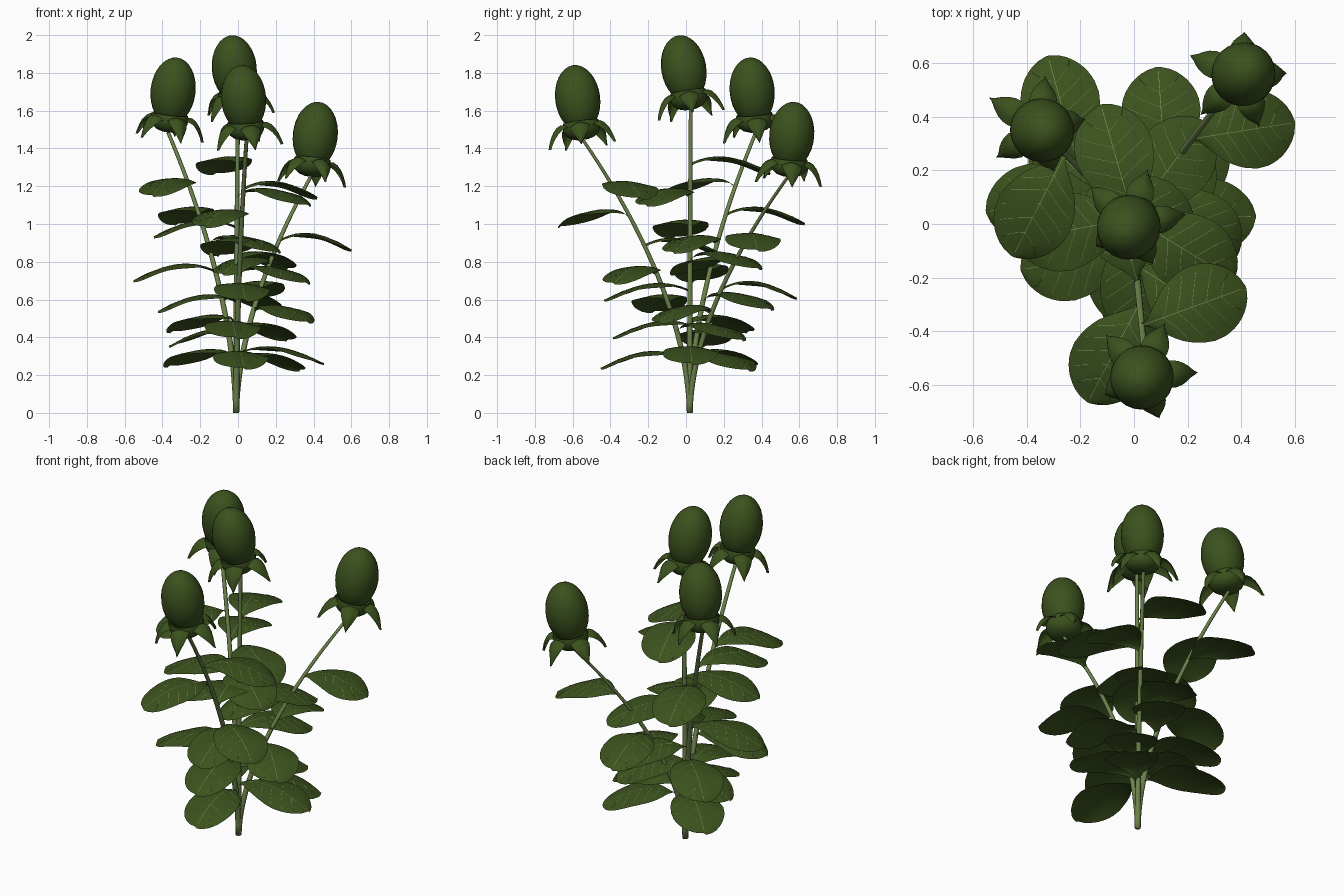
import bpy, bmesh, math
from mathutils import Vector, Matrix

if "Cube" in bpy.data.objects:
    bpy.data.objects.remove(bpy.data.objects["Cube"])


def material(name, r, g, b):
    m = bpy.data.materials.new(name)
    m.diffuse_color = (r, g, b, 1)
    m.use_nodes = True
    m.node_tree.nodes["Principled BSDF"].inputs["Base Color"].default_value = m.diffuse_color
    return m


LEAF = material("leaf green", 0.044, 0.083, 0.0125)
BUD = material("bud green", 0.044, 0.083, 0.0125)
STEM = material("stem green", 0.150, 0.225, 0.070)
VEIN = material("pale vein", 0.220, 0.290, 0.110)

BASE = Vector((-0.01, 0.02, 0))
# stem top, bud axis, lowest/highest leaf heights, leaf count, heading of top leaf, leaf length
STEMS = [
    ((-0.37, 0.37, 1.485), (0.12, -0.09, 1), 0.295, 1.20, 7, 243, .43),
    ((0.385, 0.54, 1.25), (0.11, 0.09, 1), 0.275, 0.91, 6, 9, .39),
    ((0.00, 0.025, 1.605), (-0.09, -0.17, 1), 0.31, 1.315, 7, 106, .44),
    ((0.045, -0.545, 1.445), (-0.07, -0.13, 1), 0.285, 1.185, 7, 20, .415),
]


def finish(bm, name, mats):
    me = bpy.data.meshes.new(name)
    bm.to_mesh(me)
    bm.free()
    for m in mats:
        me.materials.append(m)
    for p in me.polygons:
        p.use_smooth = True
    ob = bpy.data.objects.new(name, me)
    bpy.context.collection.objects.link(ob)
    return ob


def grid(bm, rows, mat=0, closed=False):
    vr = [[bm.verts.new(p) for p in row] for row in rows]
    n = len(vr[0])
    for a, b in zip(vr, vr[1:]):
        for j in range(n if closed else n - 1):
            k = (j + 1) % n
            bm.faces.new((a[j], a[k], b[k], b[j])).material_index = mat
    return vr


def interp(table, t):
    for (t0, w0), (t1, w1) in zip(table, table[1:]):
        if t <= t1:
            return w0 + (w1 - w0) * (t - t0) / (t1 - t0)
    return table[-1][1]


def stem_point(top, z):
    # stems rise upright and lean outwards towards the top
    u = z / top.z
    k = u ** 1.75
    return Vector((BASE.x + (top.x - BASE.x) * k, BASE.y + (top.y - BASE.y) * k, z))


# ---- leaf surface: t runs base to tip, s runs -1..1 across
WIDTH = [(0, .008), (.06, .014), (.14, .045), (.22, .08), (.32, .113), (.45, .138),
         (.58, .148), (.7, .143), (.8, .125), (.88, .1), (.94, .07), (.98, .038), (1, .006)]


def leaf_point(t, s, length, lift=0.0):
    w = interp(WIDTH, t)
    z = 0.20 * t * (1 - t) * (1.25 - 0.5 * t) - 0.05 * t * t
    z += -0.022 * s * s * (w / .148) + 0.006 * math.sin(9 * t + 1.5 * s) * abs(s)
    return Vector((length * t, w * s, z + lift))


def add_leaf(bm, origin, heading, length):
    mat = Matrix.Translation(origin) @ Matrix.Rotation(heading, 4, 'Z')
    n = 20
    grid(bm, [[mat @ leaf_point(1 - (1 - i / n) ** 1.25, j / 4, length) for j in range(4, -5, -1)]
              for i in range(n + 1)])
    # midrib
    grid(bm, [[mat @ (leaf_point(i / n * .96, 0, length, .001) + Vector((0, d, 0)))
               for d in (.0011, -.0011)] for i in range(n + 1)], 1)
    # side veins
    for t0 in (.2, .34, .48, .62, .76):
        for side in (-1, 1):
            rows = []
            for i in range(7):
                f = i / 6
                p = leaf_point(t0 + .15 * f, side * f * .85, length, .0006)
                rows.append([mat @ (p + Vector((d, 0, 0))) for d in (side * .0007, -side * .0007)])
            grid(bm, rows, 1)


# ---- bud profiles (radius, height along the axis)
EGG = [(.119 * math.sin(math.pi * i / 16), .222 - .178 * math.cos(math.pi * i / 16))
       for i in range(17)]
CUP = [(.001, 0), (.035, .003), (.065, .013), (.086, .03), (.097, .052), (.1, .075), (.095, .098)]


def lathe(bm, profile, mat):
    n = 24
    grid(bm, [[mat @ Vector((max(r, .0005) * math.cos(2 * math.pi * j / n),
                             max(r, .0005) * math.sin(2 * math.pi * j / n), z))
               for j in range(n)] for r, z in profile], closed=True)


# sepal: (radius, height, half width), arching out and then down to a point
SEPAL = [(.088, .088, .046), (.112, .09, .052), (.135, .078, .05), (.156, .055, .041),
         (.173, .026, .028), (.186, -.006, .013), (.194, -.034, .001)]


def add_sepals(bm, mat, phase):
    for k in range(5):
        a = mat @ Matrix.Rotation(phase + k * math.tau / 5, 4, 'Z')
        sc = (1, .92, 1.04, .95, 1)[k]
        rows = []
        for r, z, w in SEPAL:
            rows.append([a @ Vector((.088 + (r - .088) * sc - .014 * s * s, w * s,
                                     z - .02 * s * s * (w / .05)))
                         for s in (1, .5, 0, -.5, -1)])
        grid(bm, rows)


for i, (top, axis, z_low, z_high, count, heading, size) in enumerate(STEMS, 1):
    top = Vector(top)

    # stem: tapered tube
    bm = bmesh.new()
    rows = []
    for j in range(25):
        u = j / 24
        c = stem_point(top, top.z * u)
        r = .0165 - .006 * u
        rows.append([c + Vector((r * math.cos(q * math.pi / 5), r * math.sin(q * math.pi / 5), 0))
                     for q in range(10)])
    rings = grid(bm, rows, closed=True)
    bm.faces.new(rings[0][::-1])
    finish(bm, f"stem_{i}", [STEM])

    # leaves spiralling down the stem by the golden angle
    bm = bmesh.new()
    for k in range(count):
        f = k / (count - 1)
        p = stem_point(top, z_high + (z_low - z_high) * f)
        add_leaf(bm, p, math.radians(heading - 137.5 * k), size + .025 * f)
    finish(bm, f"leaves_{i}", [LEAF, VEIN])

    # bud, calyx cup and sepals, tilted along the bud axis
    tilt = Matrix.Translation(top) @ Vector((0, 0, 1)).rotation_difference(
        Vector(axis)).to_matrix().to_4x4()
    bm = bmesh.new()
    lathe(bm, EGG, tilt)
    finish(bm, f"bud_{i}", [BUD])
    bm = bmesh.new()
    lathe(bm, CUP, tilt)
    finish(bm, f"calyx_cup_{i}", [BUD])
    bm = bmesh.new()
    add_sepals(bm, tilt, math.radians((5, 8, 2, -4)[i - 1]))
    finish(bm, f"sepals_{i}", [LEAF])
